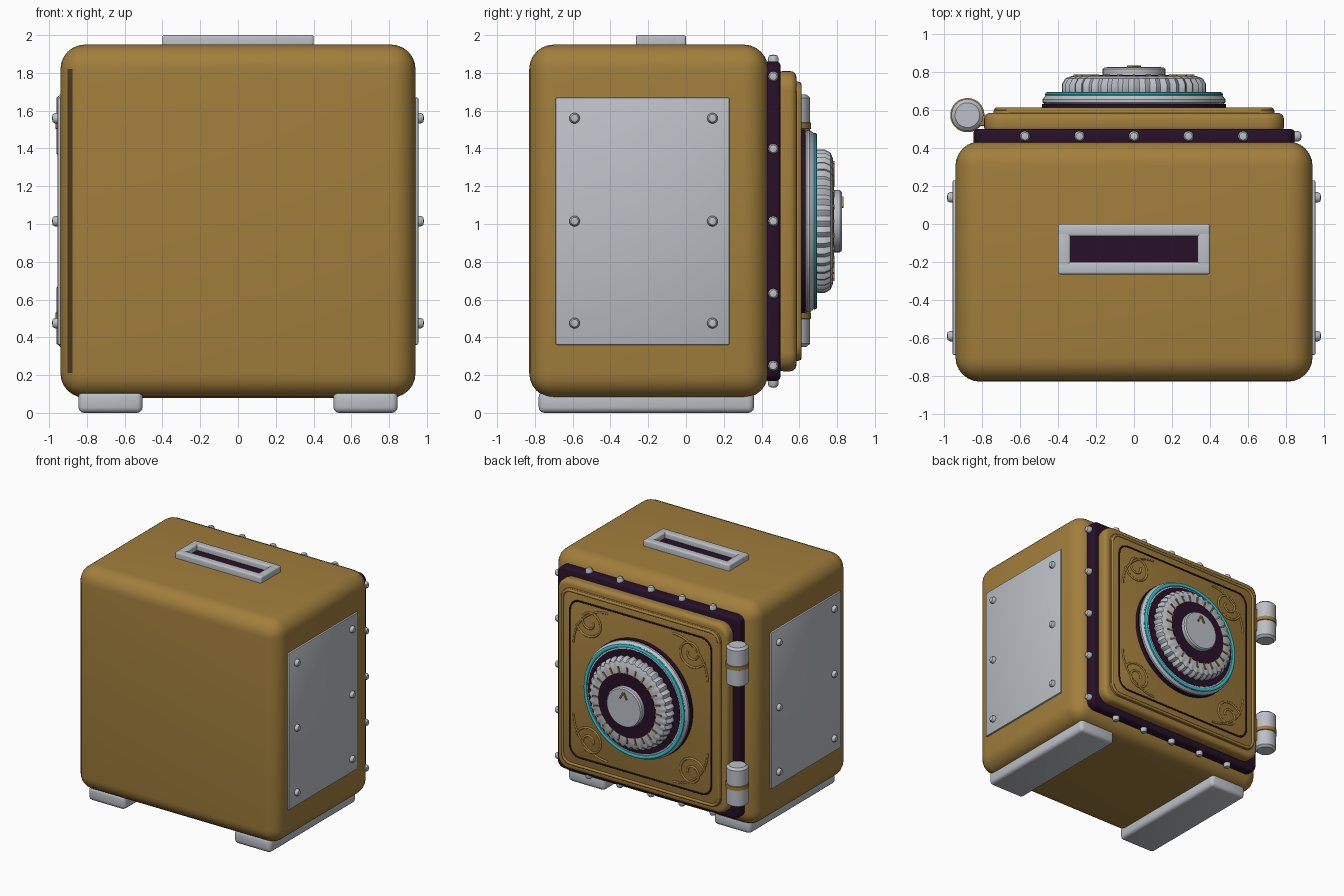
import bpy, bmesh, math
from mathutils import Vector, Matrix

if "Cube" in bpy.data.objects:
    bpy.data.objects.remove(bpy.data.objects["Cube"])


def material(name, rgb):
    m = bpy.data.materials.new(name)
    m.diffuse_color = (*rgb, 1)
    m.use_nodes = True
    m.node_tree.nodes["Principled BSDF"].inputs["Base Color"].default_value = m.diffuse_color
    return m


GOLD = material("aged gold", (0.36, 0.21, 0.045))
SILVER = material("silver metal", (0.50, 0.53, 0.57))
DARK = material("dark plum", (0.021, 0.005, 0.022))
CYAN = material("cyan glow", (0.03, 0.56, 0.62))
BROWN = material("worn brown", (0.075, 0.042, 0.016))
CZ = 1.015  # height of the door centre


def finish(name, bm, mat):
    bmesh.ops.recalc_face_normals(bm, faces=bm.faces)
    me = bpy.data.meshes.new(name)
    bm.to_mesh(me)
    bm.free()
    ob = bpy.data.objects.new(name, me)
    bpy.context.collection.objects.link(ob)
    me.materials.append(mat)
    bpy.ops.object.select_all(action='DESELECT')
    ob.select_set(True)
    bpy.context.view_layer.objects.active = ob
    bpy.ops.object.shade_smooth_by_angle(angle=math.radians(35))
    return ob


def box(name, lo, hi, bevel, mat, segs=3, corner=0):
    """Box with rounded edges; corner rounds the edges along y first."""
    lo, hi = Vector(lo), Vector(hi)
    bm = bmesh.new()
    bmesh.ops.create_cube(bm, size=1)
    for v in bm.verts:
        v.co = Vector([c * s for c, s in zip(v.co, hi - lo)]) + (lo + hi) / 2
    edges = bm.edges[:]
    if corner:
        along_y = [e for e in bm.edges
                   if abs(e.verts[0].co.y - e.verts[1].co.y) > 1e-4]
        bmesh.ops.bevel(bm, geom=along_y, offset=corner, segments=6,
                        profile=0.5, affect='EDGES')
        bm.normal_update()
        edges = [e for e in bm.edges if e.calc_face_angle(0) > 0.7]
    if bevel:
        bmesh.ops.bevel(bm, geom=edges, offset=bevel, segments=segs,
                        profile=0.5, affect='EDGES')
    return finish(name, bm, mat)


def lathe(name, profile, loc, axis, mat, steps=24, flutes=0):
    """Revolve (radius, height) points about an axis, optionally fluted."""
    bm = bmesh.new()
    rings = []
    for r, h in profile:
        ring = []
        for i in range(steps):
            a = 2 * math.pi * i / steps
            k = 1 + 0.022 * math.cos(flutes * a) if flutes and r > 0.3 else 1
            ring.append(bm.verts.new((r * k * math.cos(a), r * k * math.sin(a), h)))
        rings.append(ring)
    for a, b in zip(rings, rings[1:]):
        for i in range(steps):
            j = (i + 1) % steps
            bm.faces.new((a[i], a[j], b[j], b[i]))
    bmesh.ops.remove_doubles(bm, verts=bm.verts, dist=1e-5)
    turn = Vector(axis).to_track_quat('Z', 'Y').to_matrix().to_4x4()
    bm.transform(Matrix.Translation(loc) @ turn)
    return finish(name, bm, mat)


def tube(name, pts, radius, mat, closed=False):
    """Round wire through (x, z) points lying on the door face."""
    cu = bpy.data.curves.new(name, 'CURVE')
    cu.dimensions = '3D'
    cu.bevel_depth = radius
    cu.bevel_resolution = 2
    sp = cu.splines.new('POLY')
    sp.points.add(len(pts) - 1)
    for p, (x, z) in zip(sp.points, pts):
        p.co = (x, 0.6, z, 1)
    sp.use_cyclic_u = closed
    cu.materials.append(mat)
    ob = bpy.data.objects.new(name, cu)
    bpy.context.collection.objects.link(ob)
    bpy.ops.object.select_all(action='DESELECT')
    ob.select_set(True)
    bpy.context.view_layer.objects.active = ob
    bpy.ops.object.convert(target='MESH')


def rounded_square(h, r):
    pts = []
    for q, (sx, sz) in enumerate([(1, 1), (-1, 1), (-1, -1), (1, -1)]):
        for i in range(7):
            a = math.pi / 2 * (q + i / 6)
            pts.append((sx * (h - r) + r * math.cos(a),
                        CZ + sz * (h - r) + r * math.sin(a)))
    return pts


STUD = [(0, -0.01), (0.028, -0.01), (0.028, 0.015), (0.02, 0.028), (0, 0.032)]

# Safe body with a worn streak on one front edge
body = box("body", (-0.94, -0.83, 0.08), (0.94, 0.435, 1.95), 0.13, GOLD, 6)
body.data.materials.append(BROWN)
for f in body.data.polygons:
    if -0.7 < f.normal.x < -0.55 and f.normal.y < -0.6 and abs(f.normal.z) < 0.1:
        f.material_index = 1

# Feet, riveted side plates
for s in (-1, 1):
    xs = sorted((s * 0.505, s * 0.845))
    box("foot", (xs[0], -0.78, 0), (xs[1], 0.36, 0.115), 0.03, SILVER)
    xs = sorted((s * 0.90, s * 0.955))
    box("side_plate", (xs[0], -0.69, 0.36), (xs[1], 0.23, 1.67), 0.008, SILVER, 2)
    for y in (-0.59, 0.14):
        for z in (0.475, 1.015, 1.56):
            lathe("side_rivet", STUD, (s * 0.953, y, z), (s, 0, 0), SILVER, 16)

# Slot on the top
for y0, y1 in ((-0.265, -0.2), (-0.065, 0.0)):
    box("slot_long_rim", (-0.4, y0, 1.92), (0.4, y1, 2.0), 0.012, SILVER)
for x0, x1 in ((-0.4, -0.335), (0.335, 0.4)):
    box("slot_short_rim", (x0, -0.265, 1.92), (x1, 0, 2.0), 0.012, SILVER)
box("slot_opening", (-0.35, -0.21, 1.947), (0.35, -0.055, 1.955), 0, DARK)

# Door frame with studs on the top, bottom and opening edge
box("door_frame", (-0.845, 0.40, CZ - 0.845), (0.845, 0.5, CZ + 0.845),
    0.02, DARK, 3, 0.06)
for i in range(-2, 3):
    for s in (-1, 1):
        lathe("frame_stud", STUD, (i * 0.287, 0.462, CZ + s * 0.85),
              (0, 0, s), SILVER, 12)
    lathe("frame_stud", STUD, (0.85, 0.462, CZ + i * 0.383), (1, 0, 0), SILVER, 12)

# Door slab, raised panel, border trims
box("door", (-0.79, 0.48, CZ - 0.795), (0.79, 0.585, CZ + 0.795),
    0.035, GOLD, 4, 0.1)
box("door_panel", (-0.74, 0.57, CZ - 0.74), (0.74, 0.6, CZ + 0.74),
    0.008, GOLD, 2, 0.09)
tube("door_bead", rounded_square(0.725, 0.08), 0.012, GOLD, True)
tube("door_inlay", rounded_square(0.655, 0.09), 0.007, DARK, True)

# Corner scrollwork
for sx in (-1, 1):
    for sz in (-1, 1):
        curl = []
        for i in range(41):
            t = i / 40
            a = -math.pi * 1.1 + t * math.pi * 3.0
            r = 0.03 + 0.1 * t
            curl.append((sx * (0.47 + r * math.cos(a)),
                         CZ + sz * (0.5 + r * math.sin(a))))
        tube("corner_scroll", curl, 0.009, GOLD)
        sweep = []
        for i in range(17):
            a = math.pi / 2 * i / 16
            sweep.append((sx * (0.3 + 0.32 * math.cos(a)),
                          CZ + sz * (0.3 + 0.32 * math.sin(a))))
        tube("corner_sweep", sweep, 0.008, GOLD)

# Hinges
for z in (0.515, 1.52):
    lathe("hinge_barrel", [(0, -0.165), (0.065, -0.165), (0.084, -0.148),
                           (0.084, 0.148), (0.065, 0.165), (0, 0.165)],
          (-0.877, 0.573, z), (0, 0, 1), SILVER, 32)
    lathe("hinge_band", [(0.08, -0.02), (0.09, -0.015), (0.09, 0.015), (0.08, 0.02)],
          (-0.877, 0.573, z), (0, 0, 1), GOLD, 32)
    box("hinge_leaf", (-0.84, 0.515, z - 0.1), (-0.75, 0.57, z + 0.1), 0.01, GOLD)

# Dial, stacked outward from the door
hub, out = (0, 0, CZ), (0, 1, 0)
lathe("dial_backplate", [(0, 0.59), (0.485, 0.59), (0.485, 0.632), (0, 0.632)],
      hub, out, DARK, 64)
lathe("dial_flange", [(0, 0.63), (0.47, 0.63), (0.482, 0.64), (0.482, 0.655),
                      (0.465, 0.678), (0.43, 0.685), (0, 0.685)],
      hub, out, SILVER, 64)
ring = [(0.452 + 0.016 * math.cos(a * math.pi / 5),
         0.682 + 0.013 * math.sin(a * math.pi / 5)) for a in range(11)]
lathe("dial_glow_ring", ring, hub, out, CYAN, 64)
lathe("dial_recess", [(0.36, 0.68), (0.425, 0.68), (0.425, 0.689), (0.36, 0.689)],
      hub, out, DARK, 64)
lathe("dial_knob", [(0, 0.68), (0.365, 0.68), (0.372, 0.70), (0.372, 0.735),
                    (0.355, 0.765), (0.325, 0.778), (0.28, 0.78), (0, 0.78)],
      hub, out, SILVER, 240, 40)
lathe("dial_face", [(0, 0.775), (0.265, 0.775), (0.265, 0.784), (0, 0.784)],
      hub, out, DARK, 48)
lathe("dial_cap", [(0, 0.775), (0.165, 0.775), (0.165, 0.815), (0.155, 0.825),
                   (0, 0.826)], hub, out, SILVER, 48)

# Tick marks around the dial
bm = bmesh.new()
for i in range(24):
    m = (Matrix.Translation((0, 0.782, CZ)) @ Matrix.Rotation(i * math.pi / 12, 4, 'Y')
         @ Matrix.Translation((0, 0, 0.29)) @ Matrix.Diagonal((0.013, 0.01, 0.055, 1)))
    bmesh.ops.create_cube(bm, size=1, matrix=m)
finish("dial_ticks", bm, GOLD)

# Pointer chevron on the cap
bm = bmesh.new()
for s in (-1, 1):
    m = (Matrix.Translation((s * 0.017, 0.829, CZ + 0.1)) @ Matrix.Rotation(-s * 0.5, 4, 'Y')
         @ Matrix.Diagonal((0.013, 0.01, 0.06, 1)))
    bmesh.ops.create_cube(bm, size=1, matrix=m)
finish("dial_pointer", bm, GOLD)
